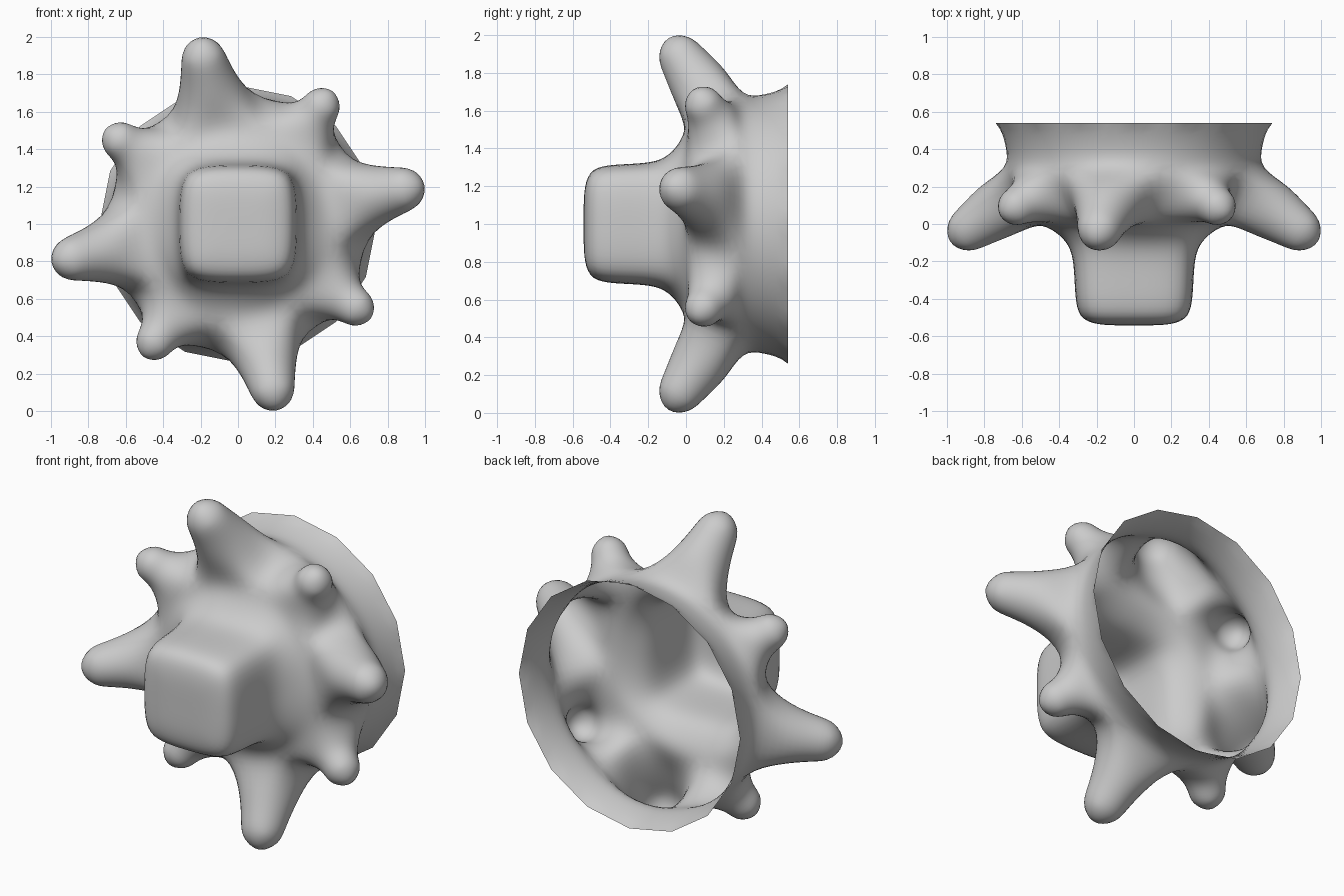
import bpy, bmesh
from math import sin, cos, radians
from mathutils import Vector

if "Cube" in bpy.data.objects:
    bpy.data.objects.remove(bpy.data.objects["Cube"])

N = 16
bm = bmesh.new()
crease = bm.verts.layers.float.new('crease_vert')


def ring(size, y, power=2, twist=0):
    """Superellipse ring of N vertices facing the front."""
    out = []
    for k in range(N):
        a = radians(k * 360 / N + twist)
        c, s = cos(a), sin(a)
        r = size / (abs(c) ** power + abs(s) ** power) ** (1 / power)
        out.append(bm.verts.new((r * c, y, 1 + r * s)))
    return out


def bridge(a, b):
    n = len(a)
    for i in range(n):
        bm.faces.new((a[i], a[(i + 1) % n], b[(i + 1) % n], b[i]))


def spike(k, angle, tip, profile):
    """Replace the 2x2 patch around column k with a tapering round spike."""
    a = radians(angle)
    radial, tangent = Vector((cos(a), 0, sin(a))), Vector((-sin(a), 0, cos(a)))
    base = radial * 0.62 + Vector((0, 0.16, 1))
    end = radial * tip[0] + Vector((0, tip[1], 1))
    d = (end - base).normalized()
    v = d.cross(tangent)
    if v.y < 0:
        v = -v
    l, m, r = (k - 1) % N, k % N, (k + 1) % N
    B, M, F = patch
    loop = [B[l], B[m], B[r], M[r], F[r], F[m], F[l], M[l]]
    bm.verts.remove(M[m])
    for dist, rad in profile:
        new = []
        for i in range(8):
            t = radians(135 - 45 * i)
            new.append(bm.verts.new(end - d * dist + (tangent * cos(t) + v * sin(t)) * rad))
        bridge(loop, new)
        loop = new
    c = bm.verts.new(end + d * 0.055)
    for i in (0, 2, 4, 6):
        bm.faces.new((loop[i - 1], loop[i], loop[i + 1], c))


# Open back wall with a faceted rim
rim = ring(0.74, 0.54)
for v in rim:
    v[crease] = 1.0
wall = ring(0.70, 0.41, twist=5)
patch = [ring(0.69, 0.30, twist=11.25), ring(0.62, 0.14, twist=11.25),
         ring(0.53, 0.01, twist=11.25)]
bridge(rim, wall)
bridge(wall, patch[0])

# Rounded square plug at the front
prev = patch[2]
for size, y, power, twist in ((0.42, -0.04, 3, 4), (0.345, -0.11, 6, 0),
                              (0.32, -0.21, 8, 0), (0.316, -0.38, 8, 0),
                              (0.297, -0.505, 8, 0), (0.20, -0.538, 8, 0),
                              (0.10, -0.542, 6, 0)):
    cur = ring(size, y, power, twist)
    bridge(prev, cur)
    prev = cur
centre = bm.verts.new((0, -0.542, 1))
for i in range(N):
    bm.faces.new((prev[i], prev[(i + 1) % N], centre))

# Four long and four short spikes, alternating
for q in range(4):
    spike(4 * q, 90 * q + 11.8, (1.01, -0.10),
          ((0.32, 0.18), (0.17, 0.14), (0.06, 0.12)))
    spike(4 * q + 2, 90 * q + 54.7, (0.868, 0.05),
          ((0.20, 0.145), (0.13, 0.115), (0.05, 0.105)))

bmesh.ops.recalc_face_normals(bm, faces=bm.faces)
# Normals point away from the inside of the shell
bm.faces.ensure_lookup_table()
if sum(f.normal.y for f in bm.faces if f.calc_center_median().y < -0.5) > 0:
    bmesh.ops.reverse_faces(bm, faces=bm.faces)
for f in bm.faces:
    f.smooth = True

mesh = bpy.data.meshes.new("spiked_shell")
bm.to_mesh(mesh)
bm.free()
shell = bpy.data.objects.new("spiked_shell", mesh)
bpy.context.collection.objects.link(shell)
sub = shell.modifiers.new("smooth", 'SUBSURF')
sub.levels = sub.render_levels = 2
